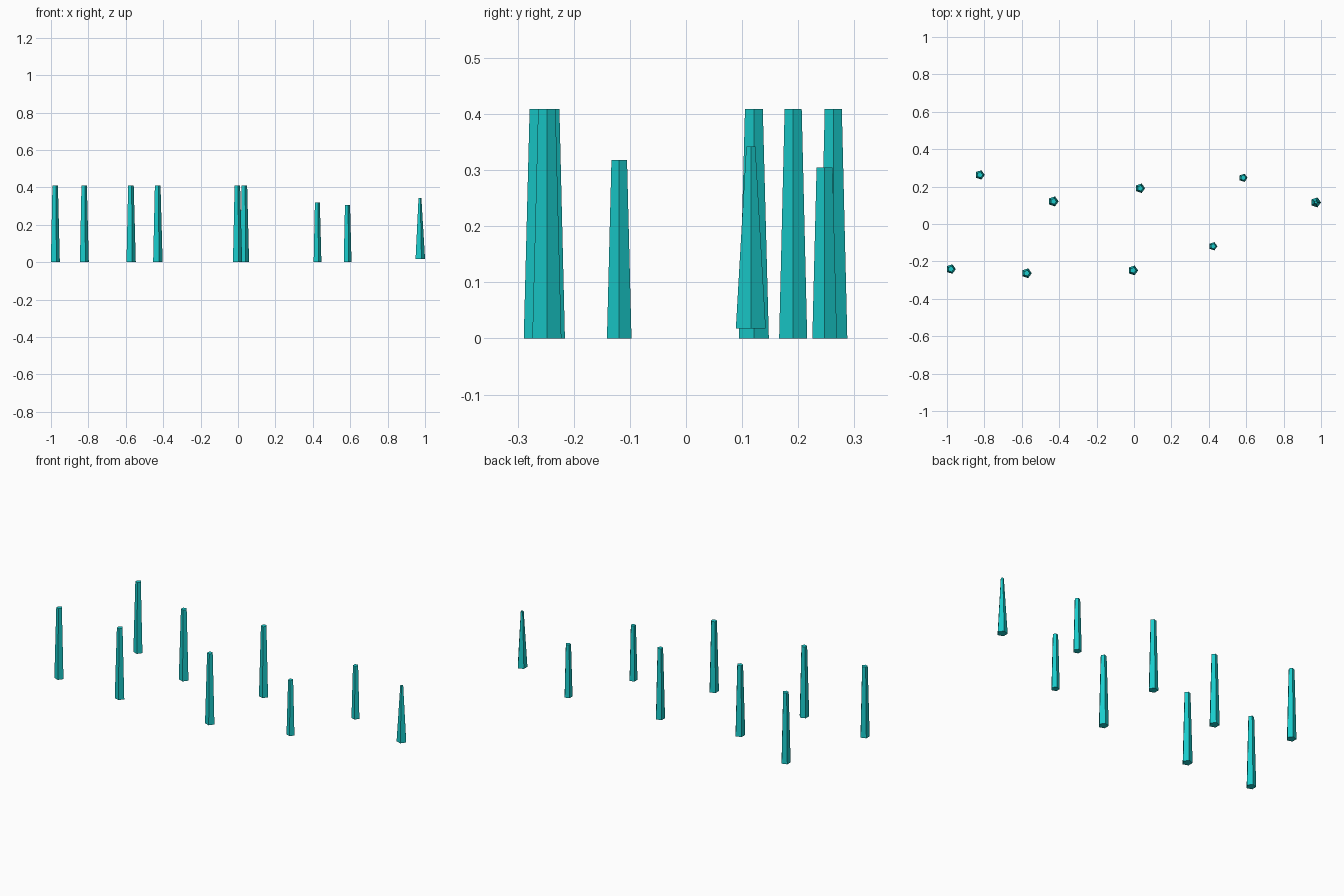
import bpy

# Shared teal material
teal = bpy.data.materials.new("teal")
teal.diffuse_color = (0.01, 0.60, 0.60, 1)


def post(name, x, y, r_base, r_top, z0, z1):
    """Tapered five-sided post with one corner pointing to +x."""
    bpy.ops.mesh.primitive_cone_add(
        vertices=5, radius1=r_base, radius2=r_top, depth=z1 - z0,
        end_fill_type='NGON', location=(x, y, (z0 + z1) / 2),
        rotation=(0, 0, -1.5707963))
    ob = bpy.context.object
    ob.name = name
    ob.data.materials.append(teal)


# Tall posts: x, y, base radius, top radius
tall = [
    (-0.979, -0.241, 0.0265, 0.0162),
    (-0.824, 0.2625, 0.0263, 0.0160),
    (-0.574, -0.263, 0.0275, 0.0165),
    (-0.431, 0.121, 0.0280, 0.0167),
    (-0.005, -0.248, 0.0272, 0.0163),
    (0.033, 0.191, 0.0263, 0.0160),
]
for i, (x, y, rb, rt) in enumerate(tall):
    post(f"tall_post_{i + 1}", x, y, rb, rt, 0, 0.409)

# Short posts
post("short_post_1", 0.423, -0.119, 0.0230, 0.0146, 0, 0.318)
post("short_post_2", 0.584, 0.247, 0.0230, 0.0150, 0, 0.305)

# Slim pointed spike, floating just above the base level
post("spike", 0.972, 0.1155, 0.0280, 0.0085, 0.018, 0.342)
